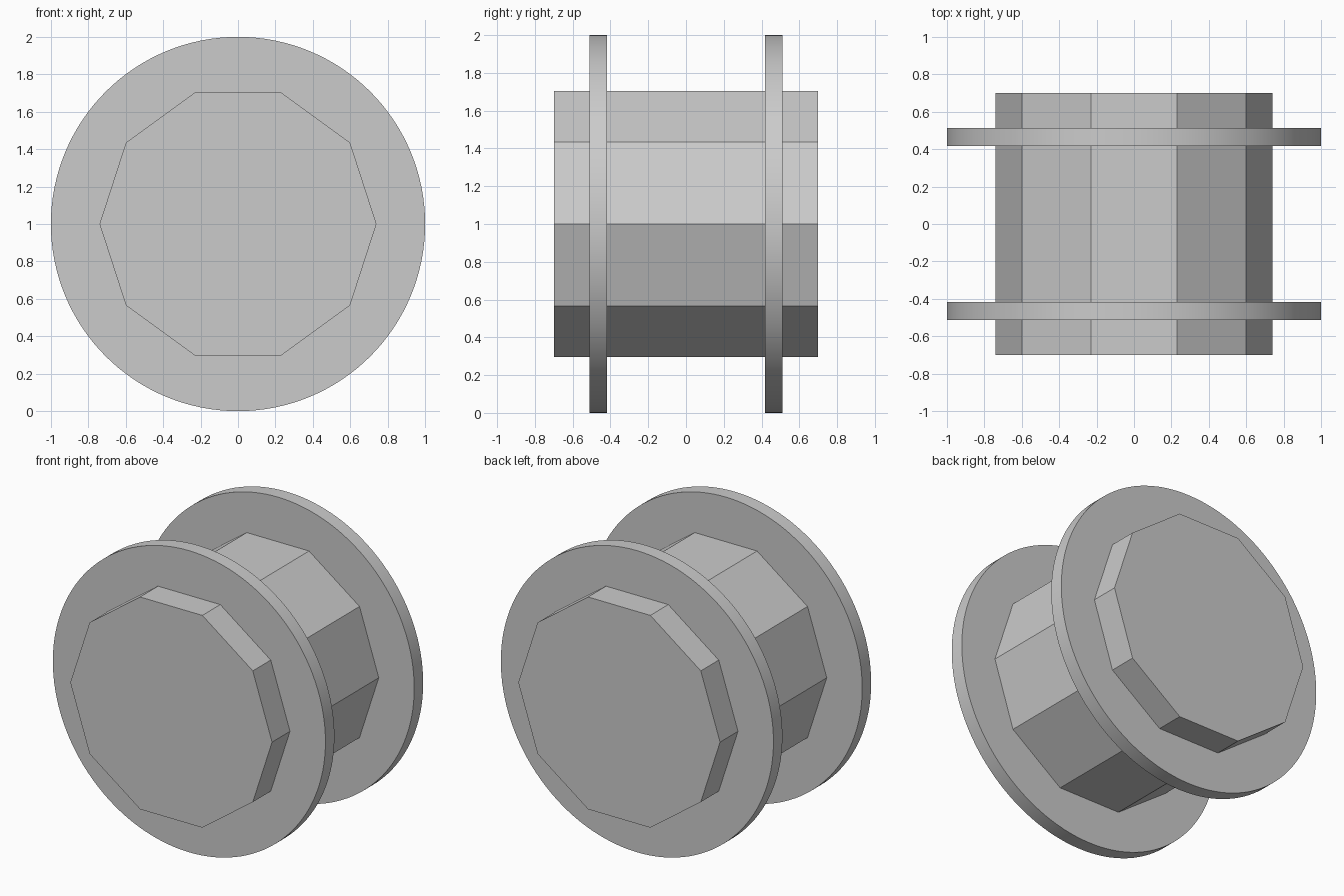
import bpy
import bmesh
import math
from mathutils import Vector

cube = bpy.data.objects.get("Cube")
if cube:
    bpy.data.objects.remove(cube, do_unlink=True)

grey = bpy.data.materials.new("plain grey")
grey.use_nodes = True
colour = (0.6, 0.6, 0.6, 1.0)
grey.diffuse_color = colour
grey.node_tree.nodes["Principled BSDF"].inputs["Base Color"].default_value = colour


def prism(name, sides, radius, y_front, y_back, smooth=False):
    """Regular prism lying along y, with a corner pointing to +x."""
    bm = bmesh.new()
    ring = []
    for i in range(sides):
        a = math.tau * i / sides
        ring.append(bm.verts.new((radius * math.cos(a), y_front, 1 + radius * math.sin(a))))
    cap = bm.faces.new(ring)
    out = bmesh.ops.extrude_face_region(bm, geom=[cap], use_keep_orig=True)
    moved = [v for v in out["geom"] if isinstance(v, bmesh.types.BMVert)]
    bmesh.ops.translate(bm, verts=moved, vec=Vector((0, y_back - y_front, 0)))
    bmesh.ops.recalc_face_normals(bm, faces=bm.faces)
    mesh = bpy.data.meshes.new(name)
    bm.to_mesh(mesh)
    bm.free()
    mesh.materials.append(grey)
    obj = bpy.data.objects.new(name, mesh)
    bpy.context.collection.objects.link(obj)
    if smooth:
        bpy.ops.object.select_all(action="DESELECT")
        obj.select_set(True)
        bpy.context.view_layer.objects.active = obj
        bpy.ops.object.shade_smooth_by_angle(angle=math.radians(30))
    return obj


# Ten-sided drum
prism("drum", 10, 0.74, -0.7, 0.7)

# Round flanges near both ends
for name, y in (("front_flange", -0.465), ("back_flange", 0.465)):
    prism(name, 128, 1.0, y - 0.047, y + 0.047, smooth=True)
